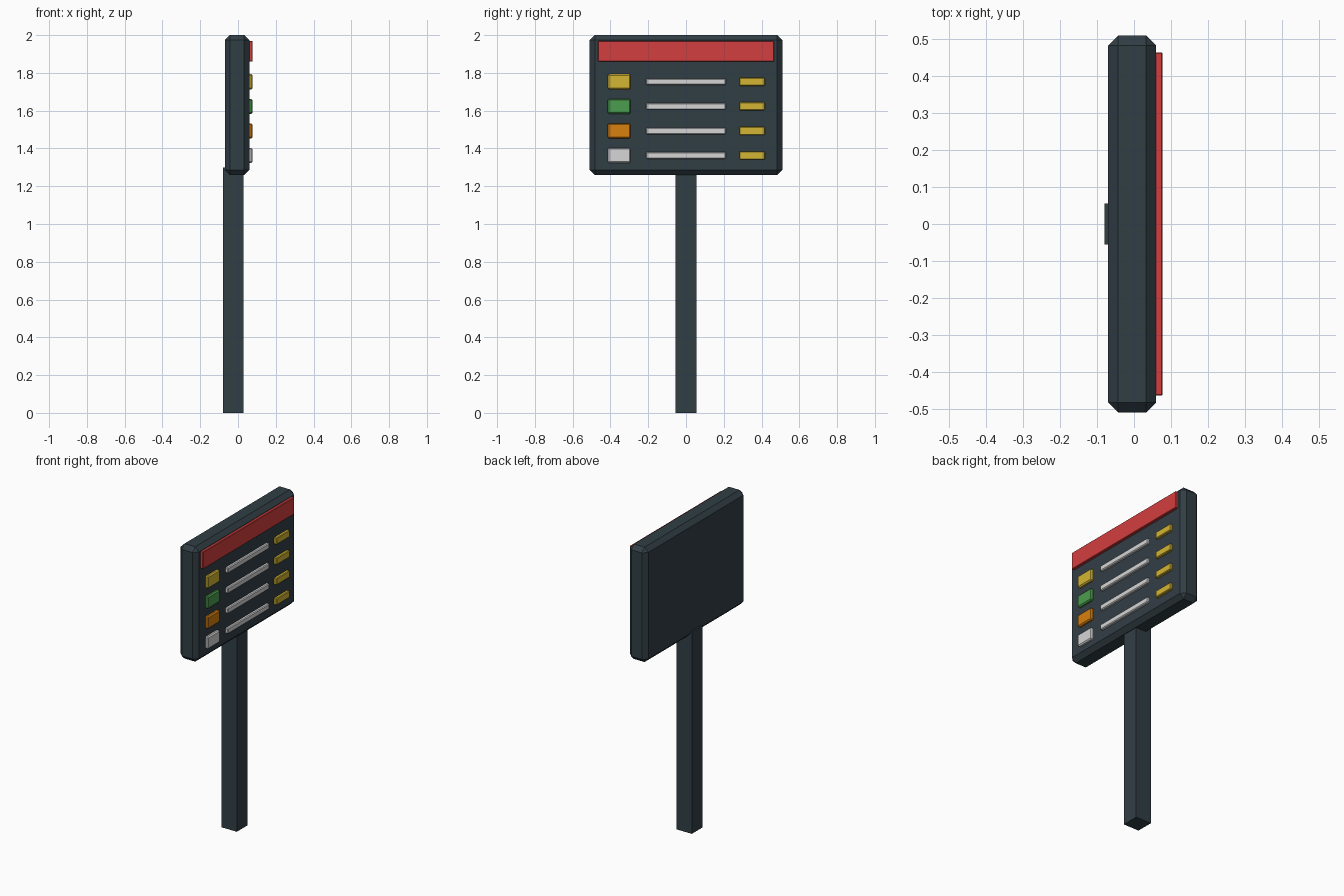
import bpy
import bmesh
from mathutils import Vector

cube = bpy.data.objects.get("Cube")
if cube:
    bpy.data.objects.remove(cube, do_unlink=True)


def material(name, rgb):
    """Flat material from 0-255 display values, stored as linear."""
    linear = [((c / 255 + 0.055) / 1.055) ** 2.4 for c in rgb]
    mat = bpy.data.materials.new(name)
    mat.use_nodes = True
    mat.diffuse_color = (*linear, 1)
    bsdf = mat.node_tree.nodes["Principled BSDF"]
    bsdf.inputs["Base Color"].default_value = (*linear, 1)
    return mat


slate = material("dark slate", (49, 62, 69))
red = material("red", (212, 62, 62))
yellow = material("yellow", (212, 182, 52))
green = material("green", (75, 158, 77))
orange = material("orange", (216, 128, 14))
grey = material("light grey", (214, 214, 214))


def box(name, low, high, mat, bevel=0.0):
    """Box between two corners, with optional chamfered edges."""
    low, high = Vector(low), Vector(high)
    size, centre = high - low, (low + high) / 2
    bm = bmesh.new()
    bmesh.ops.create_cube(bm, size=1)
    for v in bm.verts:
        v.co = Vector(a * b for a, b in zip(v.co, size))
    if bevel:
        bmesh.ops.bevel(bm, geom=bm.edges[:], offset=bevel, segments=1,
                        affect='EDGES')
    mesh = bpy.data.meshes.new(name)
    bm.to_mesh(mesh)
    bm.free()
    mesh.materials.append(mat)
    obj = bpy.data.objects.new(name, mesh)
    obj.location = centre
    bpy.context.collection.objects.link(obj)
    return obj


# Post and chamfered board
box("post", (-0.08, -0.055, 0), (0.03, 0.055, 1.3), slate)
box("board", (-0.07, -0.51, 1.26), (0.06, 0.51, 2), slate, 0.027)

# Header strip
FRONT, SUNK = 0.077, 0.05
box("header", (SUNK, -0.465, 1.86), (FRONT, 0.465, 1.97), red, 0.003)


def label(name, y0, y1, z, height, mat, bevel):
    box(name, (SUNK, y0, z - height / 2), (FRONT, y1, z + height / 2), mat, bevel)


# Rows: icon, text bar and price tag
for i, icon_mat in enumerate((yellow, green, orange, grey)):
    z = 1.753 - 0.13 * i
    label(f"icon_{i + 1}", -0.415, -0.293, z, 0.08, icon_mat, 0.007)
    label(f"text_bar_{i + 1}", -0.212, 0.212, z, 0.036, grey, 0.005)
    label(f"price_tag_{i + 1}", 0.283, 0.417, z, 0.044, yellow, 0.004)
